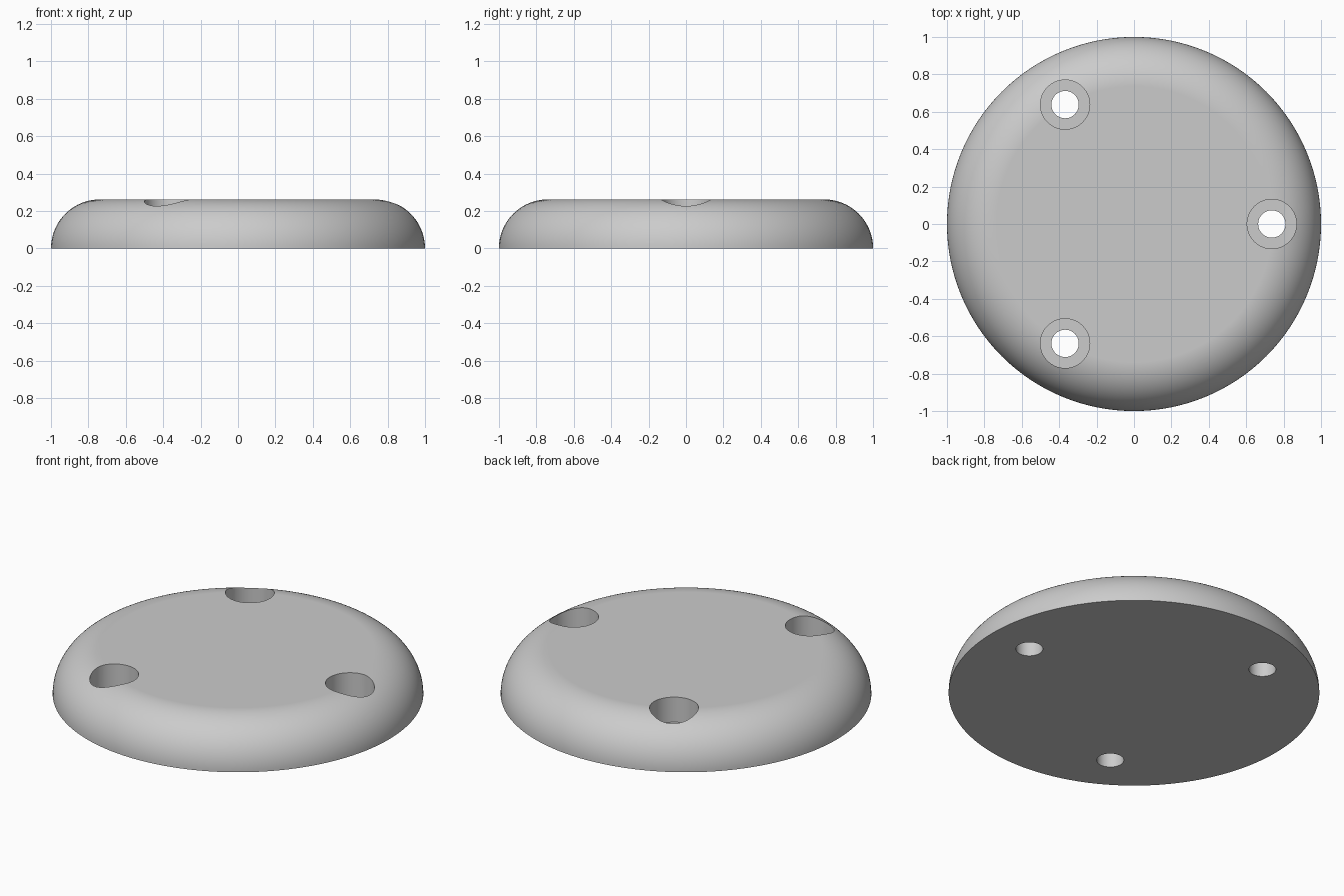
import bpy, bmesh, math
from mathutils import Matrix, Vector

if "Cube" in bpy.data.objects:
    bpy.data.objects.remove(bpy.data.objects["Cube"], do_unlink=True)

HEIGHT = 0.262        # also the radius of the rounded rim
BORE_FLOOR = 0.113    # floor of the screw head recesses
HOLE_RING = 0.737     # distance of the holes from the centre

grey = bpy.data.materials.new("light grey")
grey.use_nodes = True
grey.diffuse_color = (0.6, 0.6, 0.6, 1)
grey.node_tree.nodes["Principled BSDF"].inputs["Base Color"].default_value = (0.6, 0.6, 0.6, 1)


def lathe(name, profile, steps, centre=(0, 0, 0)):
    """Spin an (r, z) profile, starting and ending on the axis, into a closed solid."""
    bm = bmesh.new()
    verts = [bm.verts.new((r, 0, z)) for r, z in profile]
    edges = [bm.edges.new(pair) for pair in zip(verts, verts[1:])]
    bmesh.ops.spin(bm, geom=verts + edges, cent=(0, 0, 0), axis=(0, 0, 1),
                   angle=math.tau, steps=steps, use_duplicate=False)
    bmesh.ops.remove_doubles(bm, verts=bm.verts, dist=1e-5)
    bmesh.ops.dissolve_limit(bm, angle_limit=0.001, verts=bm.verts, edges=bm.edges)
    bmesh.ops.recalc_face_normals(bm, faces=bm.faces)
    bm.transform(Matrix.Translation(Vector(centre)))
    mesh = bpy.data.meshes.new(name)
    bm.to_mesh(mesh)
    bm.free()
    mesh.materials.append(grey)
    obj = bpy.data.objects.new(name, mesh)
    bpy.context.collection.objects.link(obj)
    return obj


# Round base with a quarter-circle rim
rim = [(1 - HEIGHT + HEIGHT * math.cos(a), HEIGHT * math.sin(a))
       for a in (math.pi / 2 * i / 24 for i in range(25))]
base = lathe("round_base", [(0, 0)] + rim + [(0, HEIGHT)], 128)

# Three stepped screw holes
bore = [(0, -0.1), (0.073, -0.1), (0.073, BORE_FLOOR),
        (0.132, BORE_FLOOR), (0.132, 0.4), (0, 0.4)]
cutters = []
for i in range(3):
    a = math.tau * i / 3
    cutter = lathe("screw_hole_cutter", bore, 64,
                   (HOLE_RING * math.cos(a), HOLE_RING * math.sin(a), 0))
    cutter.hide_render = True
    mod = base.modifiers.new("screw_hole", "BOOLEAN")
    mod.operation = "DIFFERENCE"
    mod.solver = "EXACT"
    mod.object = cutter
    cutters.append(cutter)

# Apply the cuts and drop the cutters
bpy.context.view_layer.update()
cut = bpy.data.meshes.new_from_object(base.evaluated_get(bpy.context.evaluated_depsgraph_get()))
base.modifiers.clear()
base.data = cut
for cutter in cutters:
    bpy.data.objects.remove(cutter, do_unlink=True)

# Smooth rim and bores, crisp edges
bpy.ops.object.select_all(action="DESELECT")
bpy.context.view_layer.objects.active = base
base.select_set(True)
bpy.ops.object.shade_smooth_by_angle(angle=math.radians(30))
base.modifiers.new("flat_top_shading", "WEIGHTED_NORMAL").keep_sharp = True
